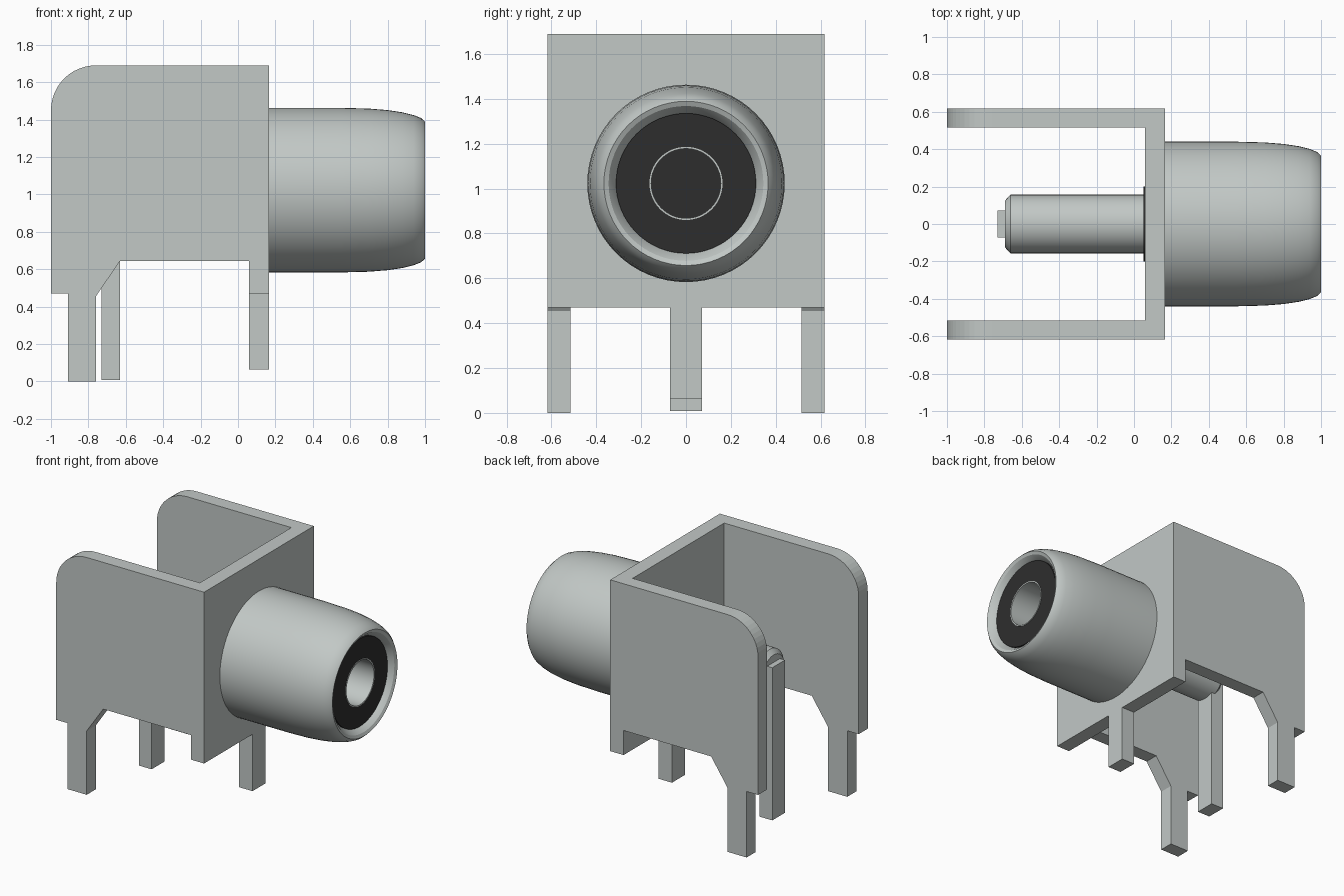
import bpy, bmesh
from math import sin, cos, pi, radians
from mathutils import Vector

cube = bpy.data.objects.get("Cube")
if cube:
    bpy.data.objects.remove(cube, do_unlink=True)


def make_material(name, color):
    m = bpy.data.materials.new(name)
    m.use_nodes = True
    m.diffuse_color = color
    m.node_tree.nodes["Principled BSDF"].inputs["Base Color"].default_value = color
    return m


metal = make_material("grey metal", (0.54, 0.58, 0.565, 1))
black = make_material("black plastic", (0.027, 0.027, 0.027, 1))
AXIS_Z = 1.023


def finish(bm, name, *mats):
    bmesh.ops.remove_doubles(bm, verts=bm.verts, dist=1e-5)
    bmesh.ops.recalc_face_normals(bm, faces=bm.faces)
    me = bpy.data.meshes.new(name)
    bm.to_mesh(me)
    bm.free()
    for m in mats:
        me.materials.append(m)
    ob = bpy.data.objects.new(name, me)
    bpy.context.collection.objects.link(ob)
    return ob


def prism(name, points, place, a, b):
    """Extrude an outline from depth a to depth b."""
    bm = bmesh.new()
    face = bm.faces.new([bm.verts.new(place(u, v, a)) for u, v in points])
    ext = bmesh.ops.extrude_face_region(bm, geom=[face])["geom"]
    shift = Vector(place(0, 0, b)) - Vector(place(0, 0, a))
    bmesh.ops.translate(bm, vec=shift, verts=[g for g in ext if isinstance(g, bmesh.types.BMVert)])
    return finish(bm, name, metal)


def lathe(name, profile, mats, closed=False, rule=None, steps=64):
    """Spin an (x, radius) profile about the connector axis."""
    bm = bmesh.new()
    verts = [bm.verts.new((x, 0, AXIS_Z + r)) for x, r in profile]
    edges = [bm.edges.new(p) for p in zip(verts, verts[1:])]
    if closed:
        edges.append(bm.edges.new((verts[-1], verts[0])))
    bmesh.ops.spin(bm, geom=verts + edges, cent=(0, 0, AXIS_Z), axis=(1, 0, 0),
                   angle=2 * pi, steps=steps)
    if rule:
        for f in bm.faces:
            f.material_index = rule(f)
    ob = finish(bm, name, *mats)
    ob.data.shade_smooth()
    ob.data.set_sharp_from_angle(angle=radians(25))
    return ob


# Bracket side plates with rounded rear corner and solder leg
arc = [(-0.76 - 0.24 * sin(t * pi / 24), 1.45 + 0.24 * cos(t * pi / 24)) for t in range(13)]
side = arc + [(-1, 0.47), (-0.91, 0.47), (-0.91, 0), (-0.76, 0), (-0.76, 0.455),
              (-0.63, 0.645), (0.06, 0.645), (0.06, 0.47), (0.165, 0.47), (0.165, 1.69)]
for label, s in (("left", 1), ("right", -1)):
    prism(label + "_side_plate", side, lambda u, v, d: (u, d, v), s * 0.515, s * 0.617)

# End wall with its centre leg
wall = [(-0.515, 1.69), (-0.515, 0.47), (-0.072, 0.47), (-0.072, 0.065),
        (0.072, 0.065), (0.072, 0.47), (0.515, 0.47), (0.515, 1.69)]
prism("end_wall", wall, lambda u, v, d: (d, u, v), 0.06, 0.165)

# Signal leg at the back of the centre contact
leg = [(-0.072, 0.008), (0.072, 0.008), (0.072, 1.095), (-0.072, 1.095)]
prism("signal_leg", leg, lambda u, v, d: (d, u, v), -0.73, -0.63)

# Outer barrel with rounded nose and bevelled mouth
lathe("barrel", [(0.165, 0.3), (0.165, 0.44), (0.55, 0.44), (0.7, 0.436), (0.8, 0.428),
                 (0.88, 0.416), (0.94, 0.401), (0.98, 0.385), (1, 0.366),
                 (0.99, 0.345), (0.95, 0.314), (0.9, 0.3)], [metal], closed=True)

# Insulator, reaching through the end wall
lathe("insulator", [(0.05, 0.158), (0.05, 0.2), (0.17, 0.2), (0.17, 0.312),
                    (0.96, 0.312), (0.96, 0.158)], [black], closed=True)

# Hollow centre contact with a dark socket floor
lathe("centre_contact", [(-0.69, 0), (-0.69, 0.125), (-0.66, 0.157), (0.05, 0.157),
                         (0.963, 0.163), (0.963, 0.155), (0.17, 0.155), (0.17, 0)],
      [metal, black],
      rule=lambda f: int(abs(f.calc_center_median().x - 0.17) < 0.01))
